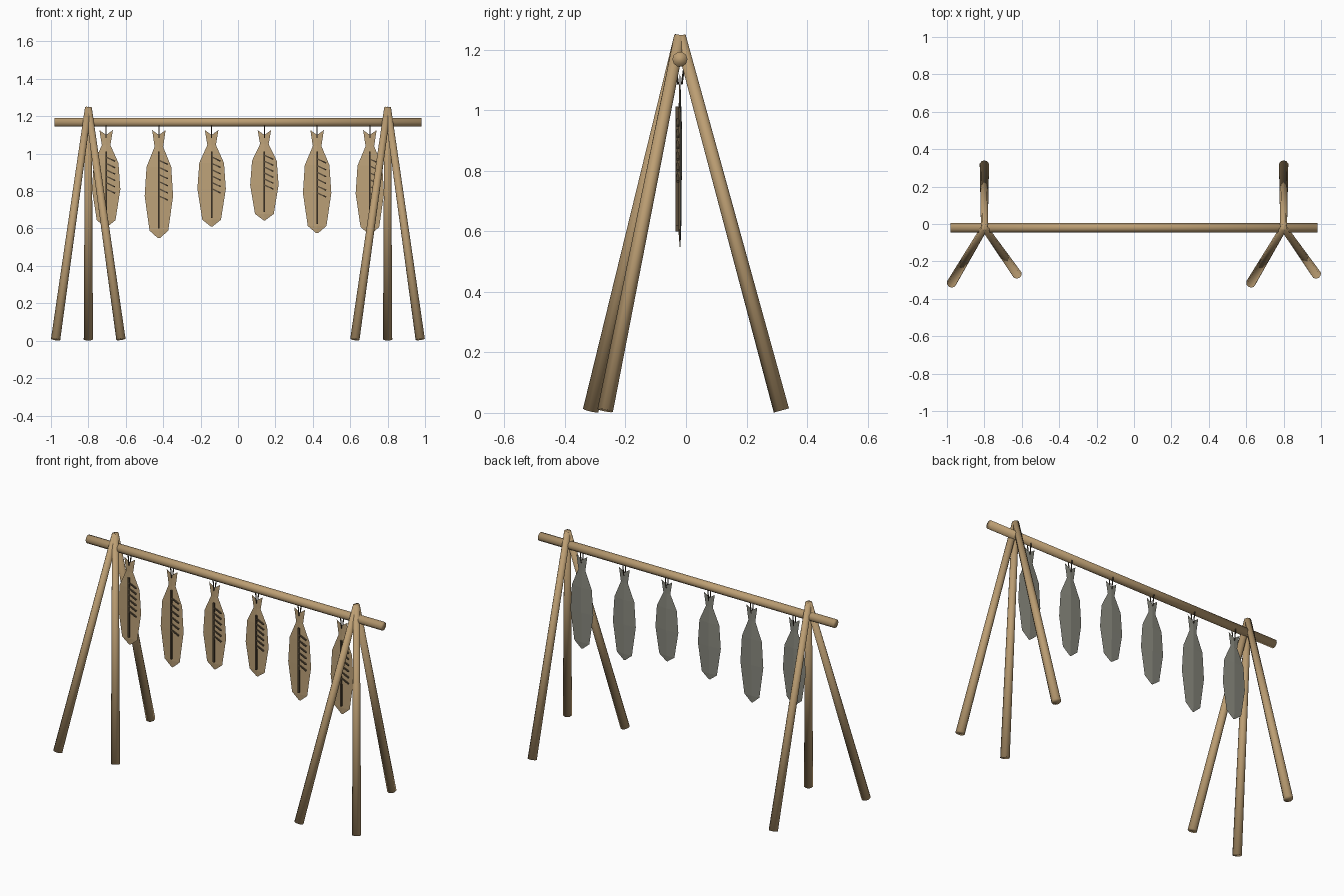
import bpy, bmesh
from mathutils import Vector

if "Cube" in bpy.data.objects:
    bpy.data.objects.remove(bpy.data.objects["Cube"])


def material(name, rgb):
    m = bpy.data.materials.new(name)
    m.diffuse_color = (*rgb, 1)
    m.use_nodes = True
    m.node_tree.nodes["Principled BSDF"].inputs["Base Color"].default_value = m.diffuse_color
    return m


WOOD = material("pole wood", (0.50, 0.34, 0.17))
FLESH = material("dried flesh", (0.51, 0.36, 0.19))
SKIN = material("grey skin", (0.25, 0.25, 0.21))
BONE = material("dark bone", (0.10, 0.072, 0.042))
CORD = material("dark cord", (0.05, 0.038, 0.025))
Y = -0.02          # plane of the crossbar
TAIL_Z = 1.126     # top of every tail


def finish(bm, name, mats, smooth=False):
    bmesh.ops.recalc_face_normals(bm, faces=bm.faces)
    me = bpy.data.meshes.new(name)
    for f in bm.faces:
        f.smooth = smooth
    bm.to_mesh(me)
    bm.free()
    for m in mats:
        me.materials.append(m)
    ob = bpy.data.objects.new(name, me)
    bpy.context.collection.objects.link(ob)
    return ob


def add_rod(bm, a, b, r1, r2, sides):
    a, b = Vector(a), Vector(b)
    d = b - a
    vs = bmesh.ops.create_cone(bm, cap_ends=True, segments=sides, radius1=r1,
                               radius2=r2, depth=d.length)["verts"]
    q = Vector((0, 0, 1)).rotation_difference(d)
    for v in vs:
        v.co = q @ v.co + (a + b) / 2


def rod(name, a, b, r1, r2, mat, sides=10):
    bm = bmesh.new()
    add_rod(bm, a, b, r1, r2, sides)
    return finish(bm, name, [mat], True)


def add_bar(bm, a, b, width, y0, y1):
    """Flat strip in the xz plane from a to b."""
    a, b = Vector(a), Vector(b)
    d = (b - a).normalized()
    n = Vector((-d.y, d.x)) * width / 2
    pts = [a + n, b + n, b - n, a - n]
    f = bm.faces.new([bm.verts.new((p.x, y0, p.y)) for p in pts])
    ext = bmesh.ops.extrude_face_region(bm, geom=[f])["geom"]
    for v in ext:
        if isinstance(v, bmesh.types.BMVert):
            v.co.y = y1


# Crossbar and the two tripods
rod("crossbar", (-0.98, Y, 1.168), (0.98, Y, 1.168), 0.025, 0.025, WOOD)
for side, cx in (("left", -0.8), ("right", 0.8)):
    feet = (("back", 0.0, 0.315), ("front_outer", -0.175, -0.315),
            ("front_inner", 0.174, -0.267))
    for leg, dx, fy in feet:
        rod(f"{side}_{leg}_leg", (cx + dx, fy, 0.008), (cx, Y, 1.246),
            0.026, 0.019, WOOD)

# Fish outline: fraction of length, half width, half thickness
OUTLINE = [(0.0, 0.036, 0.002), (0.155, 0.023, 0.003), (0.34, 0.066, 0.006),
           (0.61, 0.076, 0.006), (0.93, 0.05, 0.004), (1.0, 0.005, 0.001)]


def fish(i, x, length):
    # Split body: flesh in front, skin behind
    bm = bmesh.new()
    rings = []
    for k, (t, w, h) in enumerate(OUTLINE):
        z = TAIL_Z - t * length
        mid = z - (0.026 if k == 0 else 0)   # notch in the tail
        rings.append([bm.verts.new(p) for p in (
            (x - w, Y, z), (x, Y - h, mid), (x + w, Y, z), (x, Y + h, mid))])
    for a, b in zip(rings, rings[1:]):
        for j in range(4):
            f = bm.faces.new((a[j], a[(j + 1) % 4], b[(j + 1) % 4], b[j]))
            f.material_index = 0 if j < 2 else 1
    for r in (rings[0], rings[-1]):
        bm.faces.new(r)
    finish(bm, f"fish_body_{i}", [FLESH, SKIN])

    # Backbone and ribs on the flesh side
    bm = bmesh.new()
    add_bar(bm, (x, 1.012), (x, TAIL_Z - 0.91 * length), 0.009, -0.034, -0.025)
    for k in range(6):
        z = TAIL_Z - (0.28 + 0.066 * k) * length
        add_bar(bm, (x + 0.002, z), (x + 0.048, z - 0.022), 0.007, -0.031, -0.023)
    finish(bm, f"fish_bones_{i}", [BONE])

    # Two cord strands over the bar, meeting at the tail
    bm = bmesh.new()
    for s in (-1, 1):
        add_rod(bm, (x, Y + s * 0.006, 1.085), (x, Y + s * 0.015, 1.152),
                0.003, 0.003, 6)
    finish(bm, f"hanging_cord_{i}", [CORD])


for i, length in enumerate((0.518, 0.578, 0.515, 0.482, 0.551, 0.557)):
    fish(i + 1, -0.705 + 0.282 * i, length)
